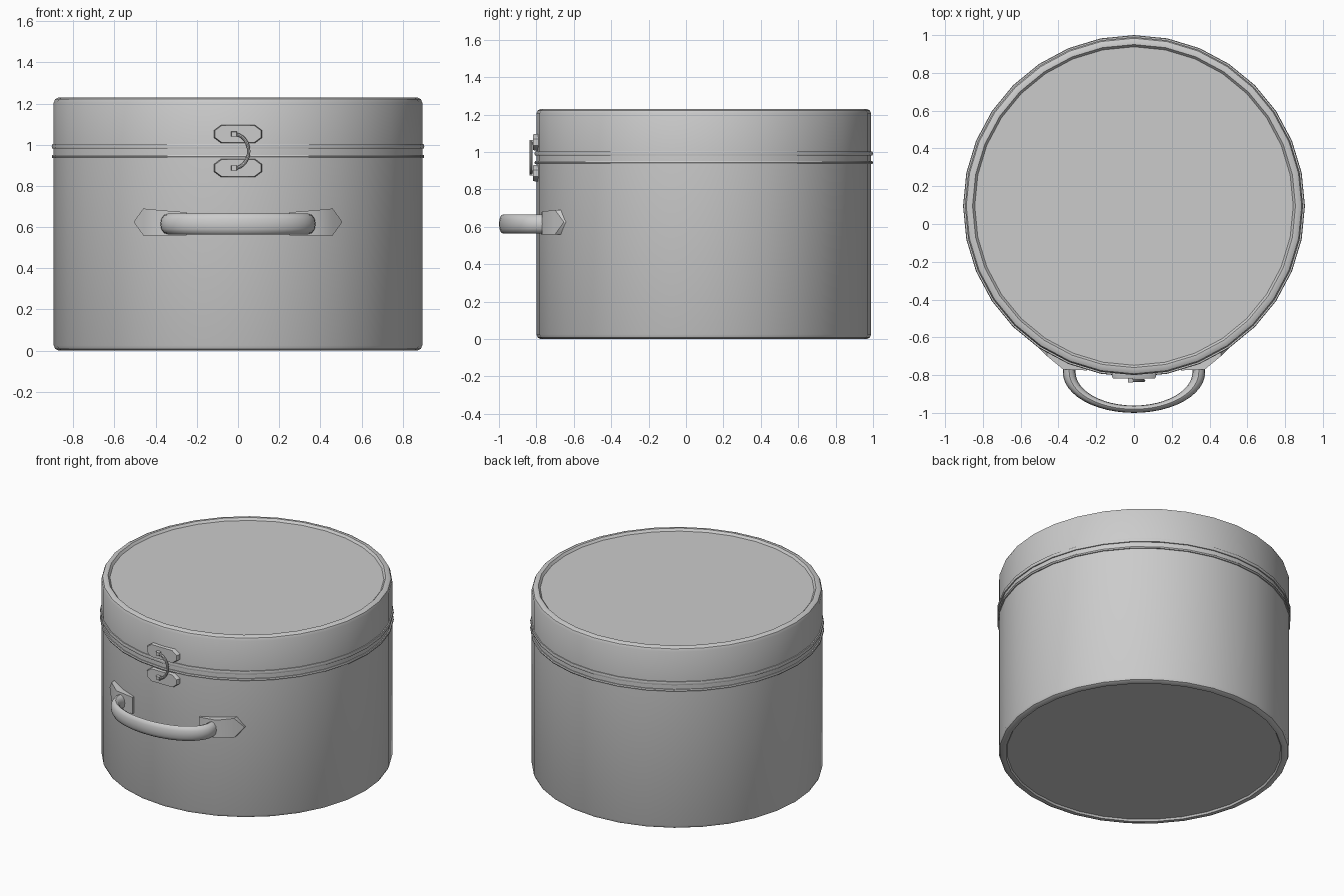
import bpy, bmesh, math
from mathutils import Vector

if "Cube" in bpy.data.objects:
    bpy.data.objects.remove(bpy.data.objects["Cube"])

CY = 0.095   # y centre of the round body
SIDES = 32


def make(name, verts, faces, angle=35):
    me = bpy.data.meshes.new(name)
    me.from_pydata(verts, [], faces)
    bm = bmesh.new()
    bm.from_mesh(me)
    bmesh.ops.recalc_face_normals(bm, faces=bm.faces)
    bm.to_mesh(me)
    bm.free()
    ob = bpy.data.objects.new(name, me)
    bpy.context.collection.objects.link(ob)
    bpy.ops.object.select_all(action='DESELECT')
    ob.select_set(True)
    bpy.context.view_layer.objects.active = ob
    bpy.ops.object.shade_smooth_by_angle(angle=math.radians(angle))
    return ob


def lathe(name, profile, closed=False):
    """Spin an (r, z) profile round the body axis; open ends are capped."""
    n = len(profile)
    verts = [(r * math.cos(a), CY + r * math.sin(a), z)
             for r, z in profile
             for a in (2 * math.pi * i / SIDES for i in range(SIDES))]
    faces = []
    for j in range(n if closed else n - 1):
        k = (j + 1) % n
        for i in range(SIDES):
            m = (i + 1) % SIDES
            faces.append((j * SIDES + i, j * SIDES + m, k * SIDES + m, k * SIDES + i))
    if not closed:
        faces.append(tuple(range(SIDES)))
        faces.append(tuple(range((n - 1) * SIDES, n * SIDES)))
    return make(name, verts, faces)


def tube(name, rings):
    """Skin a list of vertex rings and cap both ends."""
    n = len(rings[0])
    verts = [v for ring in rings for v in ring]
    faces = [(j * n + i, j * n + (i + 1) % n, (j + 1) * n + (i + 1) % n, (j + 1) * n + i)
             for j in range(len(rings) - 1) for i in range(n)]
    faces += [tuple(range(n)), tuple(range((len(rings) - 1) * n, len(rings) * n))]
    return make(name, verts, faces, 40)


def plate(name, outline, y0, y1, inset):
    """Flat plate facing -y with a chamfered front."""
    c = Vector((sum(p[0] for p in outline), sum(p[1] for p in outline))) / len(outline)
    ring = lambda y, s: [(c.x + (x - c.x) * s, y, c.y + (z - c.y) * s) for x, z in outline]
    return tube(name, [ring(y0, 1), ring((y0 + y1 * 2) / 3, 1), ring(y1, inset)])


# Body and lid, with slightly recessed end panels
lathe("body", [(0.843, 0.012), (0.85, 0), (0.872, 0), (0.888, 0.008),
               (0.895, 0.025), (0.895, 0.965)])
lathe("lid", [(0.895, 0.965), (0.895, 1.205), (0.888, 1.222), (0.872, 1.23),
              (0.855, 1.23), (0.843, 1.215)])

# Trim bands either side of the seam
for name, z0, z1 in (("lower_band", 0.935, 0.951), ("upper_band", 0.981, 1.003)):
    lathe(name, [(0.885, z0), (0.902, z0), (0.905, (z0 + z1) / 2), (0.902, z1), (0.885, z1)], True)

# Bowed handle: half of a squashed torus, ends run back into the mounts
rings = []
for i in range(-1, 26):
    t = math.pi + math.pi * min(max(i, 0), 24) / 24
    y0 = -0.75 if i in (-1, 25) else -0.785
    ring = []
    for j in range(12):
        p = 2 * math.pi * j / 12
        r = 0.343 + 0.034 * math.cos(p)
        ring.append((r * math.cos(t), y0 + 0.57 * r * math.sin(t), 0.615 + 0.05 * math.sin(p)))
    rings.append(ring)
tube("handle", rings)

# Pointed handle mounts wrapping back along the body
for name, s in (("handle_mount_left", -1), ("handle_mount_right", 1)):
    rings = []
    for x, y, zb, zt in ((0.25, -0.775, 0.56, 0.672), (0.375, -0.77, 0.56, 0.682),
                         (0.46, -0.7, 0.56, 0.69), (0.505, -0.655, 0.622, 0.628)):
        rings.append([(s * x, y, zb), (s * x, y, zt), (s * x, y + 0.07, zt), (s * x, y + 0.07, zb)])
    make_ob = tube(name, rings)

# Clasp plates with studs
for name, zc in (("lower_clasp", 0.887), ("upper_clasp", 1.052)):
    half, h = 0.117, 0.044
    outline = [(-half, zc - h * .4), (-half + .035, zc - h), (half - .035, zc - h), (half, zc - h * .4),
               (half, zc + h * .4), (half - .035, zc + h), (-half + .035, zc + h), (-half, zc + h * .4)]
    plate(name + "_plate", outline, -0.785, -0.818, 0.95)
    st = [(-0.033, zc - .013), (-0.004, zc - .013), (-0.004, zc + .013), (-0.033, zc + .013)]
    plate(name + "_stud", st, -0.81, -0.838, 0.85)

# Curved wire hook joining the studs
cu = [Vector((-0.02 + 0.072 * math.cos(a), -0.829, 0.969 + 0.083 * math.sin(a)))
      for a in (-math.pi / 2 + math.pi * i / 16 for i in range(17))]
rings = []
for i, p in enumerate(cu):
    d = (cu[min(i + 1, 16)] - cu[max(i - 1, 0)]).normalized()
    side = d.cross(Vector((0, 1, 0)))
    rings.append([tuple(p + 0.008 * (side * math.cos(q) + Vector((0, 1, 0)) * math.sin(q)))
                  for q in (2 * math.pi * k / 8 for k in range(8))])
tube("clasp_hook", rings)
